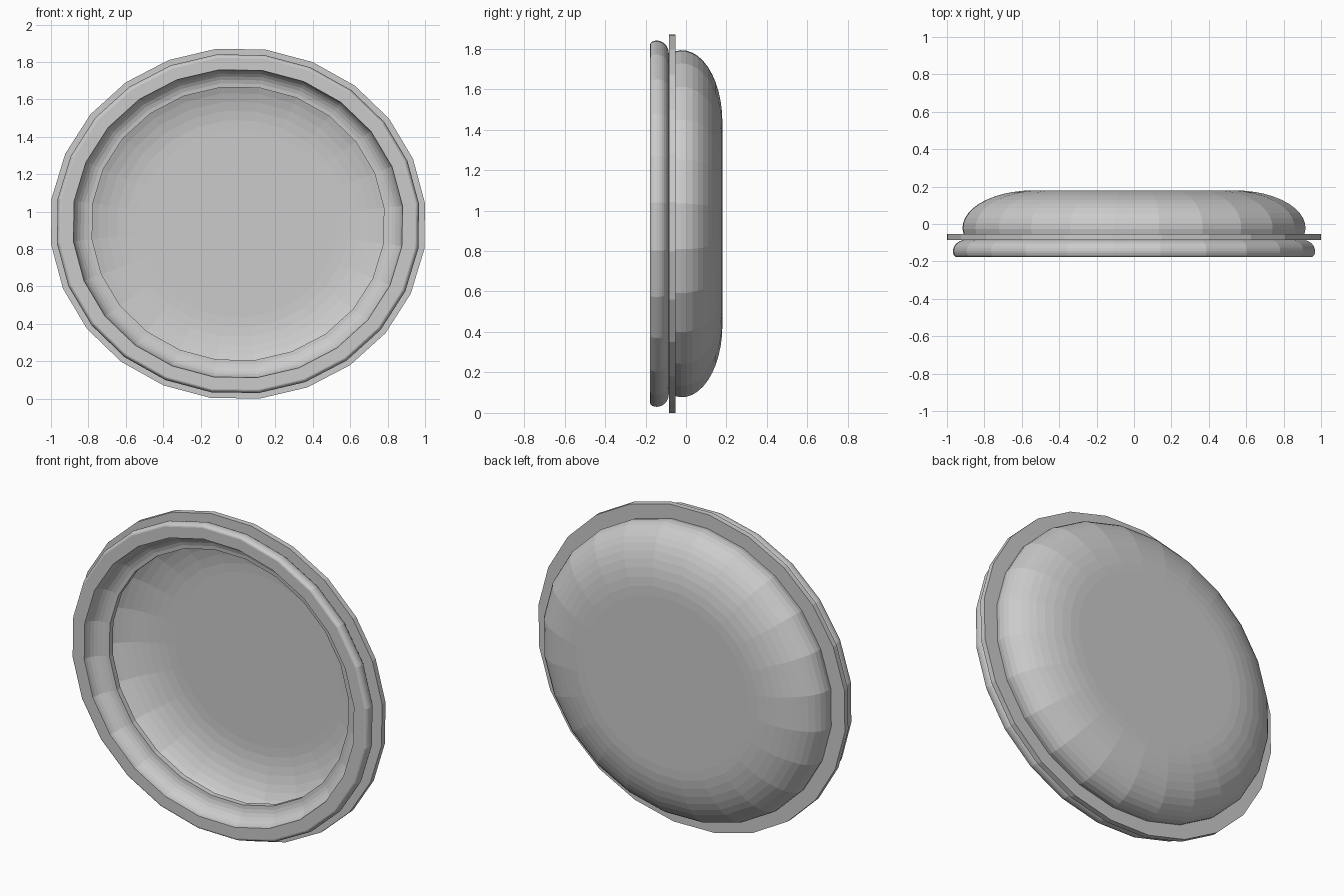
import bpy, bmesh, math

if "Cube" in bpy.data.objects:
    bpy.data.objects.remove(bpy.data.objects["Cube"])

SIDES = 24
TURN = math.radians(6.6)          # facet offset, slightly off-square
FIT = 1 / math.cos(TURN)          # profile radii are measured at the widest corner
HALF_HEIGHT = 0.935               # the dish is a little wider than tall


def lathe(name, profile, closed=False, cap=False):
    """Spin (radius, y) points round the y axis into a faceted oval part."""
    bm = bmesh.new()
    rings = []
    for r, y in profile:
        ring = []
        for i in range(SIDES):
            a = TURN + 2 * math.pi * i / SIDES
            ring.append(bm.verts.new((r * FIT * math.cos(a), y,
                                      HALF_HEIGHT * (1 + r * FIT * math.sin(a)))))
        rings.append(ring)
    pairs = list(zip(rings, rings[1:]))
    if closed:
        pairs.append((rings[-1], rings[0]))
    for a, b in pairs:
        for i in range(SIDES):
            j = (i + 1) % SIDES
            bm.faces.new((a[i], a[j], b[j], b[i]))
    if cap:
        bm.faces.new(rings[-1])
    bmesh.ops.recalc_face_normals(bm, faces=bm.faces)
    mesh = bpy.data.meshes.new(name)
    bm.to_mesh(mesh)
    bm.free()
    obj = bpy.data.objects.new(name, mesh)
    bpy.context.collection.objects.link(obj)
    return obj


def arc(r, y, rad_r, rad_y, start, end, steps):
    """Points on an elliptical arc in the profile plane, angles in degrees."""
    pts = []
    for i in range(steps + 1):
        t = math.radians(start + (end - start) * i / steps)
        pts.append((r + rad_r * math.cos(t), y + rad_y * math.sin(t)))
    return pts


# Rounded bowl with a flat back
lathe("bowl", arc(0.535, -0.02, 0.382, 0.2, -10, 90, 12), cap=True)

# Thin mounting flange with a round opening
lathe("flange", [(1.0, -0.085), (1.0, -0.053), (0.78, -0.053), (0.78, -0.085)],
      closed=True)

# Front bezel: rounded outside, flat front face, hollowed inside
outer = arc(0.90, -0.145, 0.068, 0.06, 90, 0, 7)
nose = arc(0.948, -0.145, 0.02, 0.032, -20, -90, 4)
hollow = arc(0.78, -0.177, 0.10, 0.09, 0, 90, 7)
lathe("bezel", outer + nose + hollow, closed=True)
